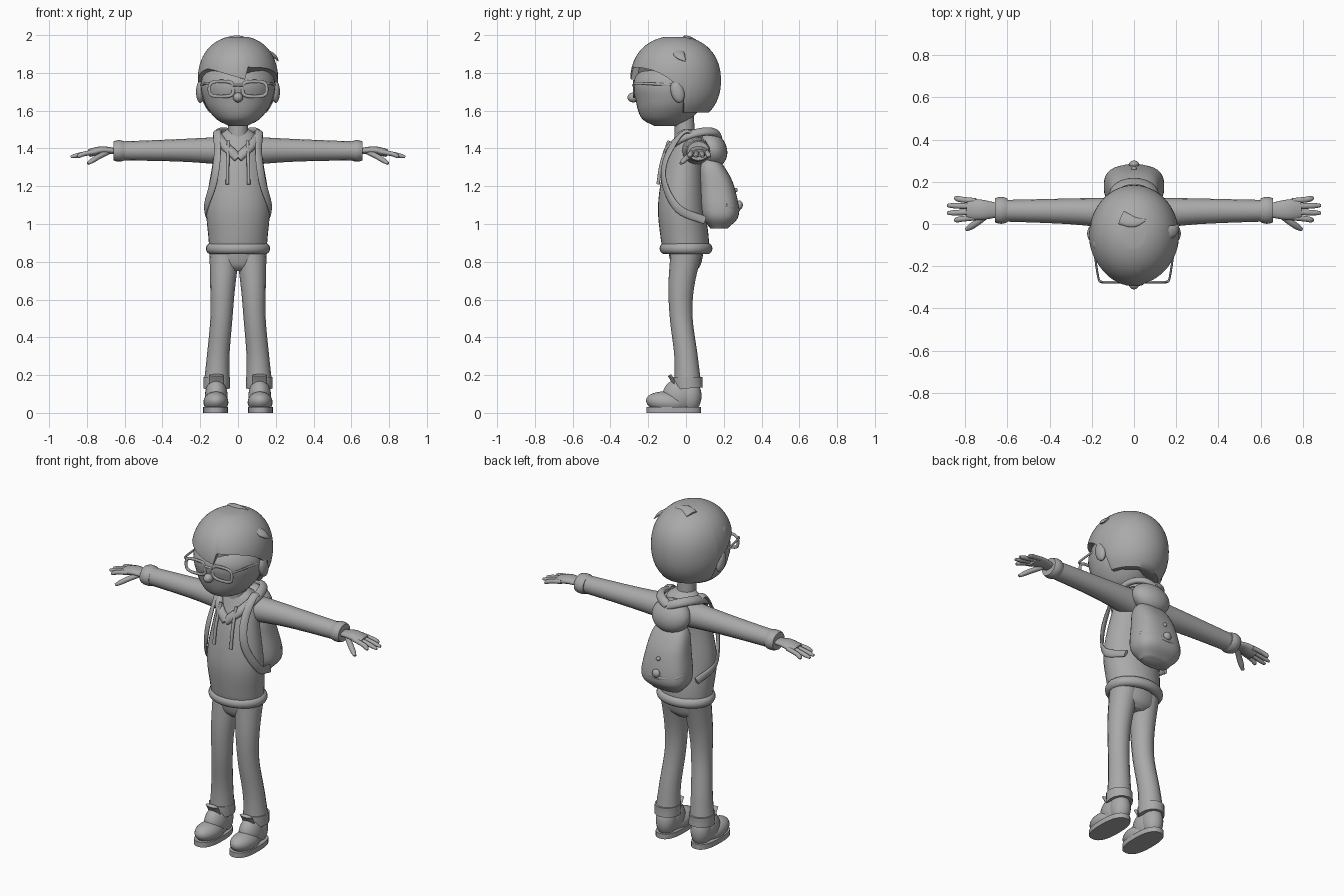
import bpy
import bmesh
from math import sin, cos, pi, radians
from mathutils import Vector

cube = bpy.data.objects.get("Cube")
if cube:
    bpy.data.objects.remove(cube)

shade = (0.4, 0.4, 0.4, 1)
grey = bpy.data.materials.new("plain_grey")
grey.use_nodes = True
grey.diffuse_color = shade
grey.node_tree.nodes["Principled BSDF"].inputs["Base Color"].default_value = shade


def finish(obj, name, mirror):
    """Name, colour, smooth and optionally mirror a part across the body."""
    obj.name = name
    obj.data.materials.append(grey)
    bpy.ops.object.select_all(action="DESELECT")
    obj.select_set(True)
    bpy.context.view_layer.objects.active = obj
    bpy.ops.object.transform_apply(location=True, rotation=True, scale=True)
    bpy.ops.object.shade_smooth_by_angle(angle=radians(50))
    if mirror:
        obj.modifiers.new("Mirror", "MIRROR")


def loft(name, rings, mirror=False, closed=False):
    """Skin a list of equal-length point rings, capping open ends."""
    bm = bmesh.new()
    loops = [[bm.verts.new(point) for point in ring] for ring in rings]
    pairs = list(zip(loops, loops[1:]))
    if closed:
        pairs.append((loops[-1], loops[0]))
    else:
        bm.faces.new(loops[0])
        bm.faces.new(loops[-1])
    for low, high in pairs:
        for k in range(len(low)):
            bm.faces.new((low[k - 1], low[k], high[k], high[k - 1]))
    bmesh.ops.recalc_face_normals(bm, faces=bm.faces)
    mesh = bpy.data.meshes.new(name)
    bm.to_mesh(mesh)
    bm.free()
    obj = bpy.data.objects.new(name, mesh)
    bpy.context.collection.objects.link(obj)
    finish(obj, name, mirror)


def oval(center, u, v, count=32, power=1.0):
    """Closed ring round a centre; a power below one makes it boxier."""
    def bend(value):
        return abs(value) ** power * (1 if value >= 0 else -1)
    center, u, v = Vector(center), Vector(u), Vector(v)
    angles = [2 * pi * k / count for k in range(count)]
    return [center + u * bend(cos(a)) + v * bend(sin(a)) for a in angles]


def flow(points, steps=6):
    """Smooth curve through a few control points of any dimension."""
    knots = [Vector(p) for p in points]
    ends = [knots[0] * 2 - knots[1]] + knots + [knots[-1] * 2 - knots[-2]]
    result = []
    for a, b, c, d in zip(ends, ends[1:], ends[2:], ends[3:]):
        for k in range(steps):
            t = k / steps
            result.append(b + (c - a) * t / 2 + (a * 2 - b * 5 + c * 4 - d) * t * t / 2
                          + (b * 3 - a - c * 3 + d) * t ** 3 / 2)
    return result + [knots[-1]]


def stack(name, rows, power=1.0, mirror=False, x=0):
    """Level ovals from rows of height, front, back and half width."""
    loft(name, [oval((x, (front + back) / 2, z), (half, 0, 0), (0, (back - front) / 2, 0), power=power)
                for z, front, back, half in flow(rows)], mirror)


def steady(t):
    return 1


def fingertip(t):
    return max(0.3, 1 - t ** 8) ** 0.5


def pointed(t):
    return max(0.05, 1 - t * t)


def upward(p):
    return Vector((0, 0, 1))


def forward(p):
    return Vector((0, -1, 0))


def sweep(name, points, width, thick, facing=upward, taper=steady, closed=False, mirror=False):
    """Sweep an oval section along a path; facing gives its thin direction."""
    path = points if closed else flow(points)
    last = len(path) - 1
    rings = []
    for i, p in enumerate(path):
        if closed:
            along = path[(i + 1) % len(path)] - path[i - 1]
        else:
            along = path[min(i + 1, last)] - path[max(i - 1, 0)]
        side = along.cross(facing(p)).normalized()
        up = side.cross(along).normalized()
        size = taper(i / last)
        rings.append(oval(p, side * width * size, up * thick * size, 16))
    loft(name, rings, mirror, closed)


def blob(name, center, size, lean=0, mirror=False):
    """Rounded lump, leaning about the side-to-side axis."""
    bpy.ops.mesh.primitive_uv_sphere_add(segments=24, ring_count=16, radius=1, location=center,
                                         rotation=(radians(lean), 0, 0))
    bpy.context.object.scale = size
    finish(bpy.context.object, name, mirror)


# Head and neck
stack("head", [(1.52, -.17, -.04, .05), (1.56, -.235, .03, .12), (1.65, -.265, .1, .18),
               (1.78, -.27, .14, .19), (1.95, -.1, .05, .07)])
blob("nose", (0, -.28, 1.67), (.026, .03, .026))
blob("ear", (.2, -.045, 1.7), (.022, .035, .06), lean=15, mirror=True)
stack("neck", [(1.42, -.06, .05, .055), (1.6, -.06, .04, .05)])


# Hair cap with a swept fringe, short sides and a longer nape
def hairline(degrees):
    if abs(degrees) > 100:
        return 1.59
    fringe = (degrees + 50) / 65 if -50 < degrees < 15 else 0
    return 1.83 - 0.07 * fringe - 0.09 * (degrees / 90) ** 4


hair_middle = Vector((0, -.055, 1.76))
hair_rings = []
for step in range(25):
    drop = min(step, 23) / 23
    inset = 1 if step < 24 else 0.86
    ring = []
    for degrees in range(-180, 180, 5):
        z = 1.99 + (hairline(degrees) - 1.99) * drop ** 1.5
        bulge = (1 - abs((z - hair_middle.z) / 0.235) ** 2.2) ** (1 / 2.2) * inset
        a = radians(degrees)
        ring.append((0.213 * bulge * sin(a), hair_middle.y - 0.24 * bulge * cos(a), z))
    hair_rings.append(ring)
loft("hair", hair_rings)

# Loose locks of hair
for name, lock in (("crown_lock", [(-.06, .03, 1.97), (0, .01, 1.985), (.06, .02, 1.98)]),
                   ("left_lock", [(.13, -.05, 1.92), (.19, -.03, 1.89), (.215, 0, 1.86)]),
                   ("right_lock", [(-.13, -.1, 1.9), (-.18, -.1, 1.87), (-.2, -.08, 1.82)])):
    sweep(name, lock, .035, .015, facing=lambda p: p - hair_middle, taper=pointed)

# Glasses
rim = oval((.088, -.275, 1.715), (.064, 0, 0), (0, 0, .04), 24, power=0.6)
sweep("glasses_rim", rim, .009, .006, facing=forward, closed=True, mirror=True)
sweep("glasses_bridge", [(-.026, -.28, 1.735), (.026, -.28, 1.735)], .007, .006)
sweep("glasses_arm", [(.15, -.275, 1.745), (.17, -.25, 1.745), (.2, -.04, 1.735)], .005, .007, mirror=True)

# Hooded top, rolled hem and sleeves
stack("hooded_top", [(.86, -.12, .12, .15), (.93, -.135, .12, .157), (1.1, -.148, .1, .168),
                     (1.3, -.118, .09, .138), (1.45, -.065, .1, .11), (1.5, -.04, .06, .06)])
sweep("rolled_hem", oval((0, 0, .87), (.142, 0, 0), (0, .112, 0)), .028, .03, closed=True)
sweep("sleeve", [(.07, .05, 1.388), (.3, .06, 1.39), (.63, .063, 1.387)], .051, .05,
      taper=lambda t: 1.5 - 0.7 * t + 0.2 * t * t, mirror=True)
sweep("cuff", [(.6, .065, 1.387), (.63, .065, 1.387), (.66, .065, 1.387)], .064, .057,
      taper=lambda t: 0.88 + 0.12 * sin(pi * t), mirror=True)

# Hood rim rising from a V at the chest, and the bag hanging behind
turns = [pi * k / 8 for k in range(9)]
sweep("hood_rim", [(.11 * sin(t), .03 - .14 * cos(t), 1.35 + .14 * sin(0.7 * t)) for t in turns],
      .026, .018, facing=lambda p: Vector((p.x, p.y - .05, .12)), mirror=True)
blob("hood_bag", (0, .14, 1.395), (.118, .075, .095), lean=25)
sweep("drawstring", [(.05, -.09, 1.44), (.055, -.13, 1.32), (.056, -.148, 1.21)], .009, .009,
      facing=forward, mirror=True)

# Hands: palm, four fanned fingers and a thumb
sweep("palm", [(.64, .065, 1.385), (.72, .067, 1.39), (.79, .07, 1.375)], .045, .02,
      taper=lambda t: 0.7 + 0.4 * sin(2.2 * t), mirror=True)
for i, finger in enumerate(("index", "middle", "ring", "little")):
    spread = i - 1.5
    tip = .89 - .018 * spread * spread
    sweep(finger + "_finger", [(.75, .07 + .026 * spread, 1.383), (.82, .07 + .031 * spread, 1.37),
                               (tip, .07 + .036 * spread, 1.355)],
          .0135, .0125, taper=fingertip, mirror=True)
sweep("thumb", [(.69, .05, 1.38), (.74, .01, 1.355), (.795, -.027, 1.32)], .016, .014,
      taper=fingertip, mirror=True)

# Trousers
stack("trouser_seat", [(.75, -.05, .05, .06), (.79, -.08, .08, .13), (.9, -.1, .1, .145)])
sweep("trouser_leg", [(.07, .005, .88), (.081, -.025, .67), (.088, -.025, .5), (.105, 0, .3), (.113, .01, .14)],
      .064, .066, facing=forward, taper=lambda t: 1.3 - 1.35 * t + 1.15 * t * t, mirror=True)
sweep("trouser_turn_up", [(.113, .01, .19), (.113, .01, .16), (.113, .012, .13)], .07, .077,
      facing=forward, mirror=True)

# Shoes: toe, ankle, tongue and sole
blob("shoe_toe", (.117, -.1, .056), (.066, .112, .056), lean=-6, mirror=True)
blob("shoe_instep", (.115, -.035, .09), (.06, .09, .09), mirror=True)
blob("shoe_heel", (.115, .02, .09), (.056, .062, .09), mirror=True)
sweep("shoe_tongue", [(.113, -.05, .12), (.113, -.067, .165), (.113, -.088, .2)], .04, .01,
      facing=forward, mirror=True)
stack("shoe_sole", [(0, -.21, .08, .066), (.03, -.21, .08, .066)], power=0.8, mirror=True, x=.118)

# Backpack with flap edge, buckle and button
stack("backpack", [(.975, .13, .22, .09), (1.05, .08, .28, .142), (1.2, .07, .255, .125),
                   (1.3, .07, .205, .105), (1.35, .1, .16, .07)], power=0.75)
sweep("backpack_flap", [(-.13, .21, 1.1), (-.1, .25, 1.085), (0, .275, 1.075), (.1, .25, 1.085), (.13, .21, 1.1)],
      .011, .011)
blob("backpack_buckle", (0, .283, 1.1), (.024, .018, .024))
blob("backpack_button", (0, .262, 1.18), (.012, .012, .012))

# Shoulder straps lying against the body
sweep("backpack_strap", [(.1, .1, 1.41), (.11, 0, 1.49), (.11, -.1, 1.36), (.13, -.115, 1.22),
                         (.17, -.04, 1.08), (.14, .1, 1.02)], .022, .009,
      facing=lambda p: Vector((p.x * 0.6, p.y, max(0, p.z - 1.4) * 3)), mirror=True)
